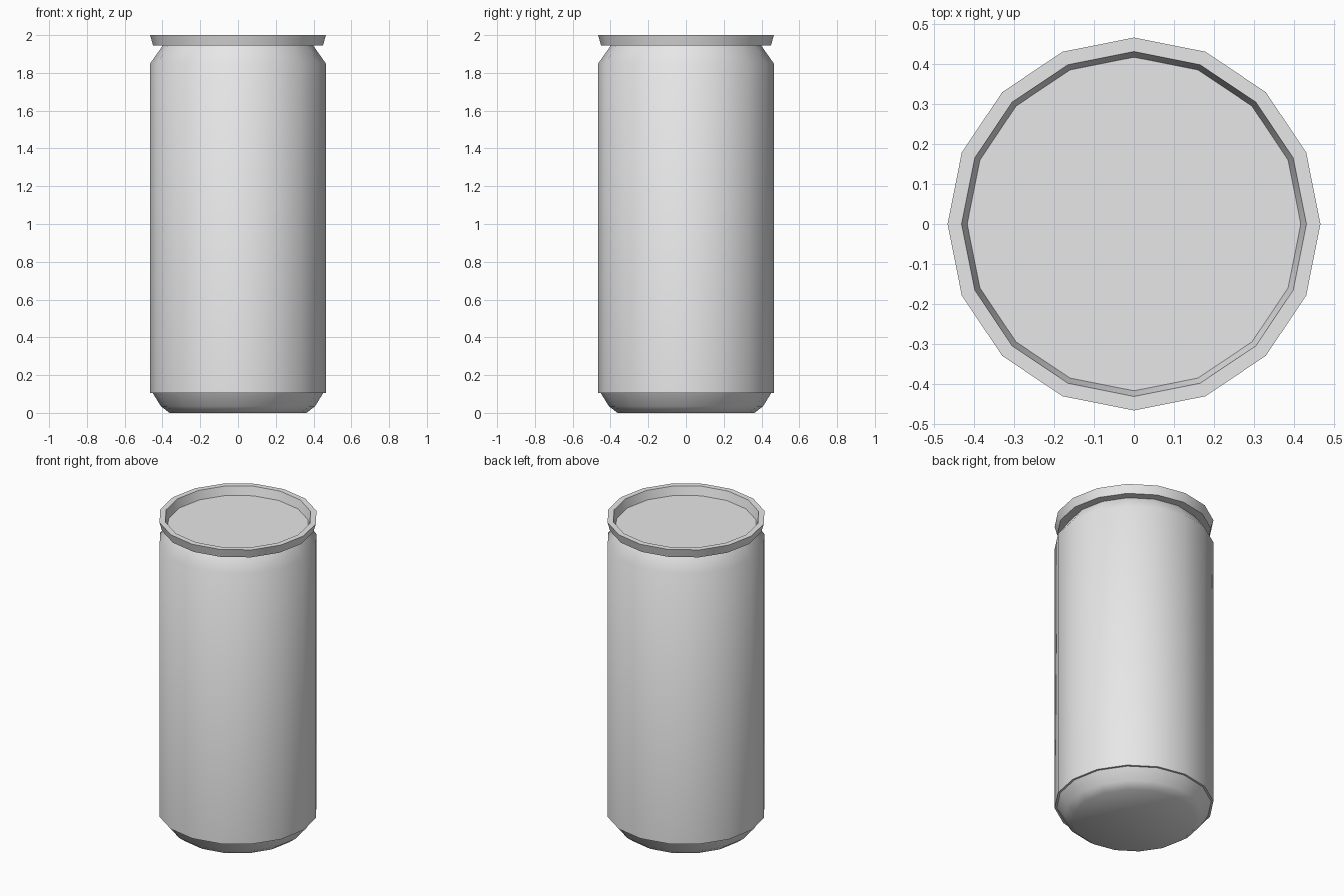
import bpy
import bmesh
from math import cos, sin, tau, radians

SIDES = 16

old = bpy.data.objects.get("Cube")
if old:
    bpy.data.objects.remove(old, do_unlink=True)

metal = bpy.data.materials.new("light_grey_metal")
metal.use_nodes = True
grey = (0.8, 0.8, 0.8, 1)
metal.diffuse_color = grey
metal.node_tree.nodes["Principled BSDF"].inputs["Base Color"].default_value = grey


def lathe(name, profile):
    """Turn a (radius, height) profile, listed bottom to top outside, around z."""
    bm = bmesh.new()
    rings = []
    for r, z in profile:
        if r == 0:
            rings.append([bm.verts.new((0, 0, z))] * SIDES)
        else:
            rings.append([bm.verts.new((r * cos(tau * i / SIDES), r * sin(tau * i / SIDES), z))
                          for i in range(SIDES)])
    for low, high in zip(rings, rings[1:]):
        for i in range(SIDES):
            j = (i + 1) % SIDES
            corners = dict.fromkeys((low[i], low[j], high[j], high[i]))
            bm.faces.new(list(corners))
    mesh = bpy.data.meshes.new(name)
    bm.to_mesh(mesh)
    bm.free()
    mesh.materials.append(metal)
    obj = bpy.data.objects.new(name, mesh)
    bpy.context.collection.objects.link(obj)
    bpy.ops.object.select_all(action='DESELECT')
    obj.select_set(True)
    bpy.context.view_layer.objects.active = obj
    bpy.ops.object.shade_smooth_by_angle(angle=radians(48))
    return obj


# Rounded base with a flat underside
lathe("base", [(0, 0), (0.363, 0), (0.408, 0.035), (0.452, 0.106)])

# Straight wall with a small lip below and a sloping shoulder above
lathe("body", [(0.452, 0.106), (0.465, 0.106), (0.465, 1.85), (0.398, 1.945)])

# Flared rim and the recessed lid inside it
lathe("rim_and_lid", [(0.398, 1.945), (0.45, 1.945), (0.465, 2.0),
                      (0.43, 2.0), (0.416, 1.945), (0, 1.945)])
